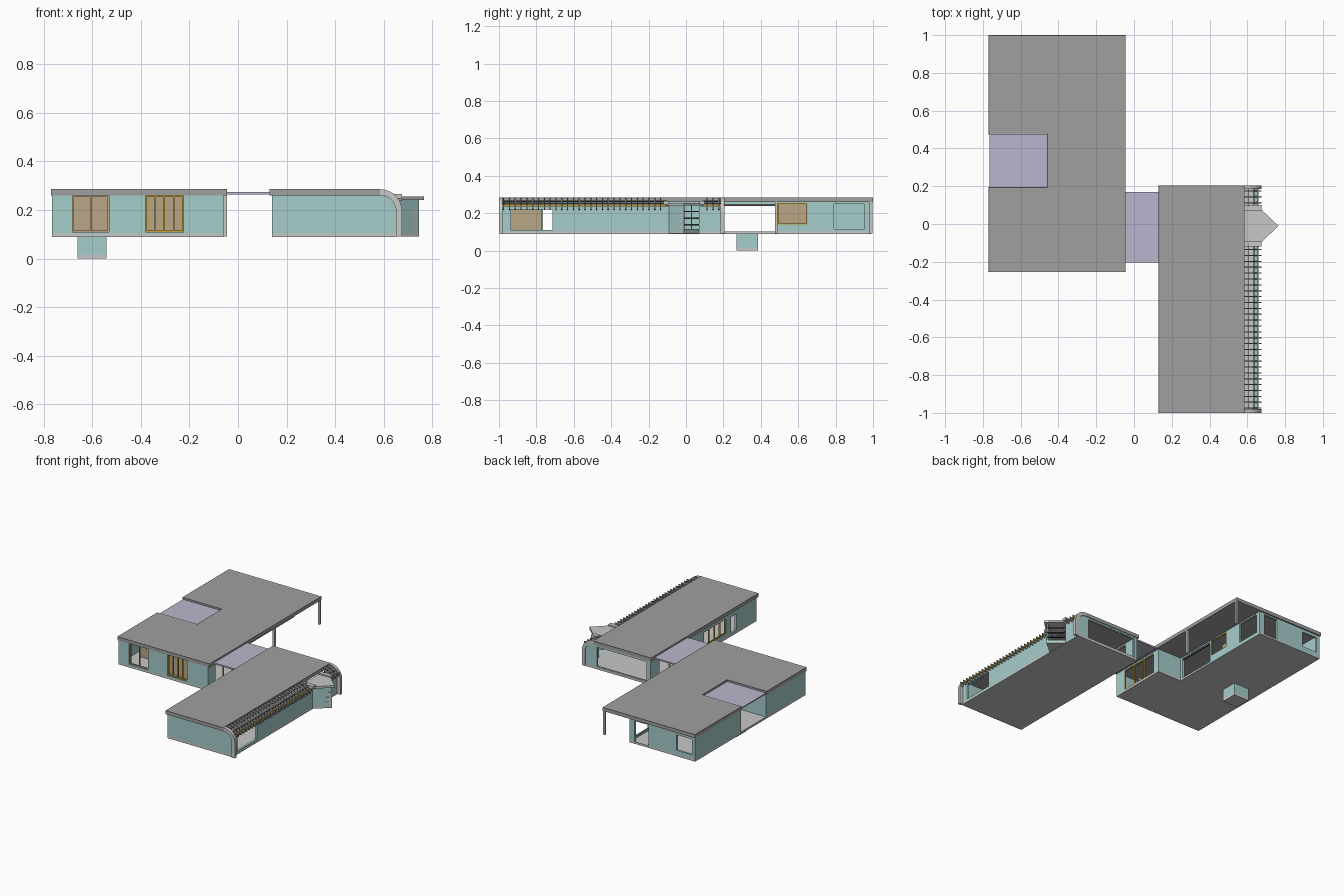
import bpy, bmesh, math
from mathutils import Matrix, Vector

if "Cube" in bpy.data.objects:
    bpy.data.objects.remove(bpy.data.objects["Cube"])


def material(name, r, g, b):
    m = bpy.data.materials.new(name)
    m.use_nodes = True
    m.diffuse_color = (r, g, b, 1)
    m.node_tree.nodes["Principled BSDF"].inputs["Base Color"].default_value = (r, g, b, 1)
    return m


TEAL = material("teal wall", .38, .61, .60)
GREY = material("roof grey", .35, .35, .35)
PALE = material("pale concrete", .58, .58, .58)
LILAC = material("lilac glazing", .49, .47, .61)
TAN = material("tan wood", .49, .39, .24)
GOLD = material("gold frame", .58, .37, .03)
DARK = material("dark metal", .09, .09, .09)

BASE, TOP, THICK = .09, .26, .015


def finish(name, bm, mat):
    bmesh.ops.recalc_face_normals(bm, faces=bm.faces)
    mesh = bpy.data.meshes.new(name)
    bm.to_mesh(mesh)
    bm.free()
    mesh.materials.append(mat)
    ob = bpy.data.objects.new(name, mesh)
    bpy.context.collection.objects.link(ob)
    return ob


def boxes(name, mat, items):
    """Each item is x0, x1, y0, y1, z0, z1."""
    bm = bmesh.new()
    for x0, x1, y0, y1, z0, z1 in items:
        centre = Vector((x0 + x1, y0 + y1, z0 + z1)) / 2
        size = Matrix.Diagonal((x1 - x0, y1 - y0, z1 - z0, 1))
        bmesh.ops.create_cube(bm, size=1, matrix=Matrix.Translation(centre) @ size)
    return finish(name, bm, mat)


def prism(bm, points, axis, a, b, rim=0):
    """Extrude an outline along z or y; rim sinks the upper face inside a lip."""
    place = (lambda p, t: (p[0], p[1], t)) if axis == "z" else (lambda p, t: (p[0], t, p[1]))
    low = [bm.verts.new(place(p, a)) for p in points]
    high = [bm.verts.new(place(p, b)) for p in points]
    bm.faces.new(low)
    cap = bm.faces.new(high)
    for i in range(len(points)):
        j = (i + 1) % len(points)
        bm.faces.new((low[i], low[j], high[j], high[i]))
    if rim:
        bmesh.ops.recalc_face_normals(bm, faces=bm.faces)
        bmesh.ops.inset_region(bm, faces=[cap], thickness=rim, depth=-.003)


def slab(name, mat, points, z0, z1, rim=0):
    bm = bmesh.new()
    prism(bm, points, "z", z0, z1, rim)
    return finish(name, bm, mat)


def wall(name, axis, pos, a, b, openings=(), top=TOP):
    """Straight wall along x or y, split around openings (start, end, sill, head)."""
    spans, at = [], a
    for s, e, sill, head in sorted(openings):
        spans += [(at, s, BASE, top), (s, e, BASE, sill), (s, e, head, top)]
        at = e
    spans.append((at, b, BASE, top))
    items = []
    for s, e, z0, z1 in spans:
        if e - s > .001 and z1 - z0 > .001:
            across = (pos, pos + THICK)
            items.append((s, e, *across, z0, z1) if axis == "x" else (*across, s, e, z0, z1))
    return boxes(name, TEAL, items)


def frame(name, axis, pos, a, b, z0, z1, bars=1, mat=GOLD):
    """Thin window frame with upright bars."""
    w, d = .006, .008
    uprights = [a + (b - a - w) * i / (bars + 1) for i in range(bars + 2)]
    spans = [(u, u + w, z0, z1) for u in uprights] + [(a, b, z0, z0 + w), (a, b, z1 - w, z1)]
    boxes(name, mat, [(s, e, pos, pos + d, l, h) if axis == "x" else (pos, pos + d, s, e, l, h)
                      for s, e, l, h in spans])


# Floors and the pit under the courtyard
slab("west_floor", PALE, [(-.765, -.25), (-.06, -.25), (-.06, .18), (-.25, .18),
                          (-.25, .99), (-.765, .99)], BASE - .002, .102)
slab("east_floor", PALE, [(.14, -.99), (.65, -.99), (.65, .2), (.14, .2)], BASE - .002, .102)
boxes("pit_walls", TEAL, [(-.66, -.54, .27, .385, .015, BASE)])
boxes("pit_base", PALE, [(-.66, -.54, .27, .385, 0, .015)])

# West wing roof with courtyard notch, east wing roof
slab("west_roof", GREY, [(-.77, -.255), (-.045, -.255), (-.045, 1), (-.77, 1), (-.77, .475),
                         (-.46, .475), (-.46, .195), (-.77, .195)], TOP, .285, .007)
slab("east_roof", GREY, [(.13, -1), (.585, -1), (.585, .205), (.13, .205)], TOP, .285, .007)
boxes("courtyard_glazing", LILAC, [(-.765, -.46, .195, .475, .264, .272)])
boxes("link_glazing", LILAC, [(-.045, .13, -.205, .17, .264, .274)])

# West wing walls
wall("west_front_wall", "x", -.25, -.765, -.06,
     [(-.68, -.53, .11, TOP), (-.38, -.225, .11, TOP)])
wall("west_back_wall", "x", .975, -.765, -.25,
     [(-.74, -.62, .13, .24), (-.40, -.29, .102, .25)])
wall("west_outer_wall_front", "y", -.765, -.25, .195)
wall("west_outer_wall_back", "y", -.765, .475, .99)
wall("courtyard_wall_front", "x", .18, -.765, -.45)
wall("courtyard_wall_back", "x", .475, -.765, -.45)
wall("porch_wall", "y", -.265, .18, .99,
     [(.2, .48, .102, .25), (.49, .65, .14, .255), (.785, .96, .11, .255)])
wall("porch_end_wall", "x", .165, -.25, -.06)
wall("west_link_wall", "y", -.075, -.25, .18, [(-.17, .13, .102, .25)])
boxes("porch_beam", DARK, [(-.262, -.252, .2, .48, .238, .256)])
boxes("porch_posts", PALE, [(-.06, -.045, y, y + .015, BASE, TOP) for y in (.475, .982)])

# East wing walls
wall("east_front_wall", "x", -.99, .14, .585)
wall("east_back_wall", "x", .185, .14, .585, [(.165, .565, .104, .25)])
wall("east_link_wall", "y", .14, -.99, .2,
     [(-.765, -.705, .11, .225), (-.65, -.40, .13, .235), (-.15, .1, .102, .25)])
wall("east_outer_wall", "y", .635, -.985, .2,
     [(-.935, -.715, .11, .22), (-.085, .07, .102, .235)], .235)

# Rounded end walls with pale edging
CX, CZ = .585, .195


def arc(radius, z_scale=1):
    return [(CX + radius * math.sin(t), CZ + radius * z_scale * math.cos(t))
            for t in (math.pi / 2 * i / 10 for i in range(11))]


fill, edge = bmesh.new(), bmesh.new()
for y in (-.99, .185):
    prism(fill, [(CX, BASE)] + arc(.065) + [(.65, BASE)], "y", y, y + THICK)
for y in (-1, .185):
    prism(edge, arc(.09) + [(.675, BASE), (.65, BASE)] + arc(.065)[::-1], "y", y, y + .02)
finish("rounded_end_walls", fill, TEAL)
finish("rounded_end_edging", edge, PALE)

# Curved pergola ribs, skipping the bay, with lengthwise rails
ribs = bmesh.new()
count = 38
for i in range(count):
    y = -.975 + 1.15 * i / (count - 1)
    if not -.11 < y < .09:
        prism(ribs, arc(.088)[:9] + arc(.072)[:9][::-1], "y", y - .003, y + .003)
        bmesh.ops.create_cube(ribs, size=1, matrix=Matrix.Translation((.645, y, .243))
                              @ Matrix.Diagonal((.06, .006, .012, 1)))
finish("pergola_ribs", ribs, GREY)
runs = [(-.985, -.1), (.09, .19)]
boxes("pergola_rails", DARK, [(x, x + .005, a, b, z, z + .006)
                              for a, b in runs for x, z in ((.605, .262), (.632, .25))])
boxes("pergola_gold_rail", GOLD, [(.65, .66, a, b, .236, .246) for a, b in runs])

# Pointed bay: solid front cheek, slatted back cheek, overhanging canopy
tip, near, far = (.745, -.01), (.65, -.09), (.65, .07)
slab("bay_floor", PALE, [near, tip, far], BASE, .102)
slab("bay_front_cheek", TEAL, [near, tip, (.733, -.008), (.65, -.076)], .102, .24)
slab("bay_back_sill", TEAL, [far, tip, (.733, -.012), (.65, .056)], .102, .115)
for i in range(3):
    z = .135 + .035 * i
    slab("bay_slat_%d" % (i + 1), DARK, [far, tip, (.733, -.012), (.65, .056)], z, z + .006)
    slab("bay_front_pane_%d" % (i + 1), PALE,
         [(.717, -.0356), (.741, -.0154), (.742, -.0166), (.718, -.0368)], z - .02, z - .002)
slab("bay_canopy", PALE, [(.585, -.115), (.655, -.115), (.765, -.01), (.655, .095), (.585, .095)],
     .24, .255)
boxes("bay_roof_bands", PALE, [(.58, .675, y, y + .03, .245, .265) for y in (-.12, .07)])

# Wooden interior screens
boxes("wood_screens", TAN, [(-.70, -.51, -.10, -.09, .1, TOP),
                            (-.40, -.20, -.20, -.19, .1, TOP),
                            (-.36, -.35, .485, .67, .1, TOP),
                            (.40, .41, -.97, -.77, .1, TOP)])

# Window and door frames
frame("front_window_frame_1", "x", -.243, -.68, -.53, .11, TOP, 1, TAN)
frame("front_window_frame_2", "x", -.243, -.38, -.225, .11, TOP, 3)
frame("porch_window_frame", "y", -.26, .49, .65, .14, .255, 0)
frame("porch_large_window_frame", "y", -.26, .785, .96, .11, .255, 0, TEAL)
frame("west_link_door_frame", "y", -.07, -.17, .13, .102, .25, 2)
frame("east_link_door_frame", "y", .143, -.15, .1, .102, .25, 1)
frame("east_side_window_frame", "y", .143, -.65, -.40, .13, .235, 3)
frame("back_opening_frame", "x", .19, .165, .565, .104, .25, 0, PALE)
